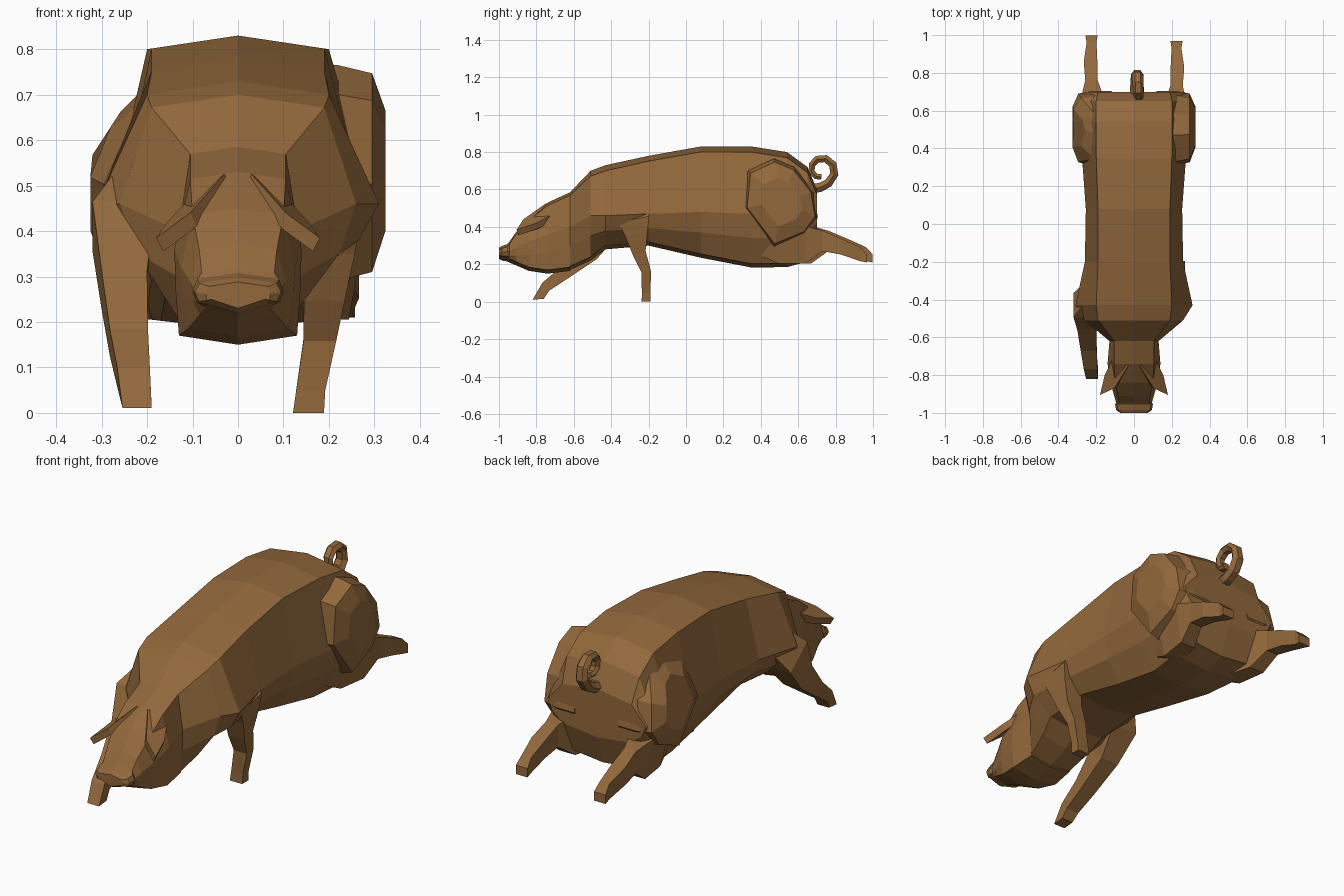
import bpy, bmesh, math
from mathutils import Vector

brown = bpy.data.materials.new("warm brown")
brown.diffuse_color = (0.29, 0.14, 0.045, 1)


def loft(name, rings):
    """Skin equal-sized rings of points into a closed, flat-faced object."""
    bm = bmesh.new()
    vs = [[bm.verts.new(p) for p in r] for r in rings]
    n = len(vs[0])
    for a, b in zip(vs, vs[1:]):
        for i in range(n):
            j = (i + 1) % n
            bm.faces.new((a[i], a[j], b[j], b[i]))
    bm.faces.new(vs[0])
    bm.faces.new(vs[-1])
    bmesh.ops.recalc_face_normals(bm, faces=bm.faces)
    mesh = bpy.data.meshes.new(name)
    bm.to_mesh(mesh)
    bm.free()
    mesh.materials.append(brown)
    ob = bpy.data.objects.new(name, mesh)
    bpy.context.collection.objects.link(ob)
    return ob


def torso_ring(y, top, bot, wt, wm, wb, zm):
    """Ten-sided cross-section: ridge, back edge, flank, belly edge, keel."""
    half = [(wt, top - 0.15 * wt), (wm, zm),
            (wm * 0.7 + wb * 0.3, zm * 0.55 + bot * 0.45), (wb, bot + 0.02)]
    right = [(x, y, z) for x, z in half]
    left = [(-x, y, z) for x, z in reversed(half)]
    return [(0, y, top)] + right + [(0, y, bot)] + left


def limb_ring(x, y, z, hx, h, deg, taper=1.0, sx=0):
    """Four-sided limb section, tilted in the side plane."""
    c, s = h * math.cos(math.radians(deg)), h * math.sin(math.radians(deg))
    pts = []
    for i, k in ((-1, -1), (1, -1), (1, 1), (-1, 1)):
        w = hx * (taper if k < 0 else 1)
        pts.append((x + i * w - sx * (hx - w), y + k * c, z + k * s))
    return pts


# Trunk
loft("trunk", [torso_ring(*r) for r in (
    (-0.62, 0.585, 0.17, 0.105, 0.13, 0.12, 0.40),
    (-0.51, 0.70, 0.22, 0.19, 0.26, 0.14, 0.46),
    (-0.43, 0.73, 0.28, 0.20, 0.31, 0.16, 0.46),
    (-0.20, 0.78, 0.30, 0.19, 0.26, 0.16, 0.47),
    (0.08, 0.83, 0.235, 0.19, 0.255, 0.16, 0.48),
    (0.35, 0.83, 0.183, 0.20, 0.275, 0.17, 0.47),
    (0.54, 0.80, 0.185, 0.20, 0.295, 0.19, 0.47),
    (0.65, 0.72, 0.215, 0.20, 0.29, 0.19, 0.47),
    (0.70, 0.60, 0.36, 0.19, 0.27, 0.19, 0.48))])

# Head ending in a flared snout
loft("head", [torso_ring(*r) for r in (
    (-0.62, 0.585, 0.165, 0.105, 0.13, 0.12, 0.40),
    (-0.74, 0.53, 0.15, 0.105, 0.14, 0.13, 0.36),
    (-0.84, 0.45, 0.165, 0.10, 0.125, 0.11, 0.32),
    (-0.91, 0.37, 0.195, 0.085, 0.105, 0.085, 0.29),
    (-0.945, 0.32, 0.21, 0.08, 0.095, 0.07, 0.27),
    (-0.955, 0.308, 0.215, 0.09, 0.10, 0.07, 0.268),
    (-0.985, 0.298, 0.22, 0.085, 0.095, 0.065, 0.265),
    (-1.0, 0.288, 0.23, 0.065, 0.072, 0.06, 0.262))])

# Ears, haunches and hind legs on both sides
HAUNCH = [(0.33, 0.70), (0.47, 0.765), (0.58, 0.72), (0.68, 0.59),
          (0.705, 0.45), (0.64, 0.36), (0.47, 0.29), (0.31, 0.50)]
EAR = [(0.03, -0.75, 0.525), (0.10, -0.69, 0.48), (0.155, -0.80, 0.42),
       (0.18, -0.905, 0.385), (0.105, -0.87, 0.44)]
for side, tag in ((1, "right"), (-1, "left")):
    loft("ear_" + tag, [[(side * (x - d * 0.5), y + d * 0.3, z - d)
                         for x, y, z in EAR] for d in (0, 0.03)])

    lean = 0 if side > 0 else 0.65      # the left hip slopes into the back
    rings = []
    for x, k in ((0.12, 1.0), (0.22, 1.0), (0.295, 0.92), (0.325, 0.55)):
        ring = []
        for y, z in HAUNCH:
            yy, zz = 0.52 + (y - 0.52) * k, 0.54 + (z - 0.54) * k
            ring.append((side * (x - lean * max(0, zz - 0.56)), yy, zz))
        rings.append(ring)
    loft("haunch_" + tag, rings)

    reach = 0 if side < 0 else -0.03
    loft("hind_leg_" + tag, [
        limb_ring(side * x, y + reach, z, hx, h, 90, t, side)
        for x, y, z, hx, h, t in (
            (0.17, 0.36, 0.38, 0.06, 0.10, 0.6),
            (0.205, 0.52, 0.33, 0.085, 0.125, 0.6),
            (0.22, 0.67, 0.305, 0.06, 0.10, 0.7),
            (0.225, 0.76, 0.325, 0.033, 0.055, 1),
            (0.23, 0.86, 0.295, 0.036, 0.043, 1),
            (0.225, 0.96, 0.255, 0.026, 0.038, 1),
            (0.225, 0.998, 0.232, 0.032, 0.022, 1))])

# Front legs: right one under the chest, left one stretched forward
loft("front_leg_right", [limb_ring(*r) for r in (
    (0.17, -0.29, 0.52, 0.05, 0.07, 15),
    (0.205, -0.28, 0.44, 0.065, 0.085, 12),
    (0.205, -0.265, 0.36, 0.052, 0.06, 10),
    (0.19, -0.25, 0.26, 0.045, 0.036, 20),
    (0.18, -0.213, 0.16, 0.036, 0.026, 5),
    (0.16, -0.213, 0.05, 0.032, 0.023, 0),
    (0.155, -0.213, 0.0, 0.034, 0.024, 0))])
loft("front_leg_left", [limb_ring(*r) for r in (
    (-0.20, -0.36, 0.50, 0.06, 0.07, -40),
    (-0.25, -0.43, 0.41, 0.07, 0.085, -40),
    (-0.25, -0.52, 0.27, 0.05, 0.06, -45),
    (-0.24, -0.65, 0.155, 0.042, 0.036, -55),
    (-0.23, -0.75, 0.08, 0.036, 0.028, -50),
    (-0.222, -0.79, 0.013, 0.032, 0.03, 5))])

# Curled tail: a root followed by a shrinking spiral
path = [Vector((0.015, 0.66, 0.60)), Vector((0.015, 0.72, 0.612))]
for i in range(9):
    a = math.radians(-60 + 42 * i)
    r = 0.082 - 0.0055 * i
    path.append(Vector((0.015 + 0.002 * i, 0.72 + r * math.cos(a),
                        0.705 + r * math.sin(a))))
rings = []
for i, p in enumerate(path):
    t = (path[min(i + 1, len(path) - 1)] - path[max(i - 1, 0)]).normalized()
    side_v = Vector((1, 0, 0))
    up = side_v.cross(t).normalized()
    w = 0.037 - 0.0016 * i
    rings.append([p + side_v * w * math.cos(k * math.pi / 3)
                  + up * w * 0.8 * math.sin(k * math.pi / 3) for k in range(6)])
loft("tail", rings)
